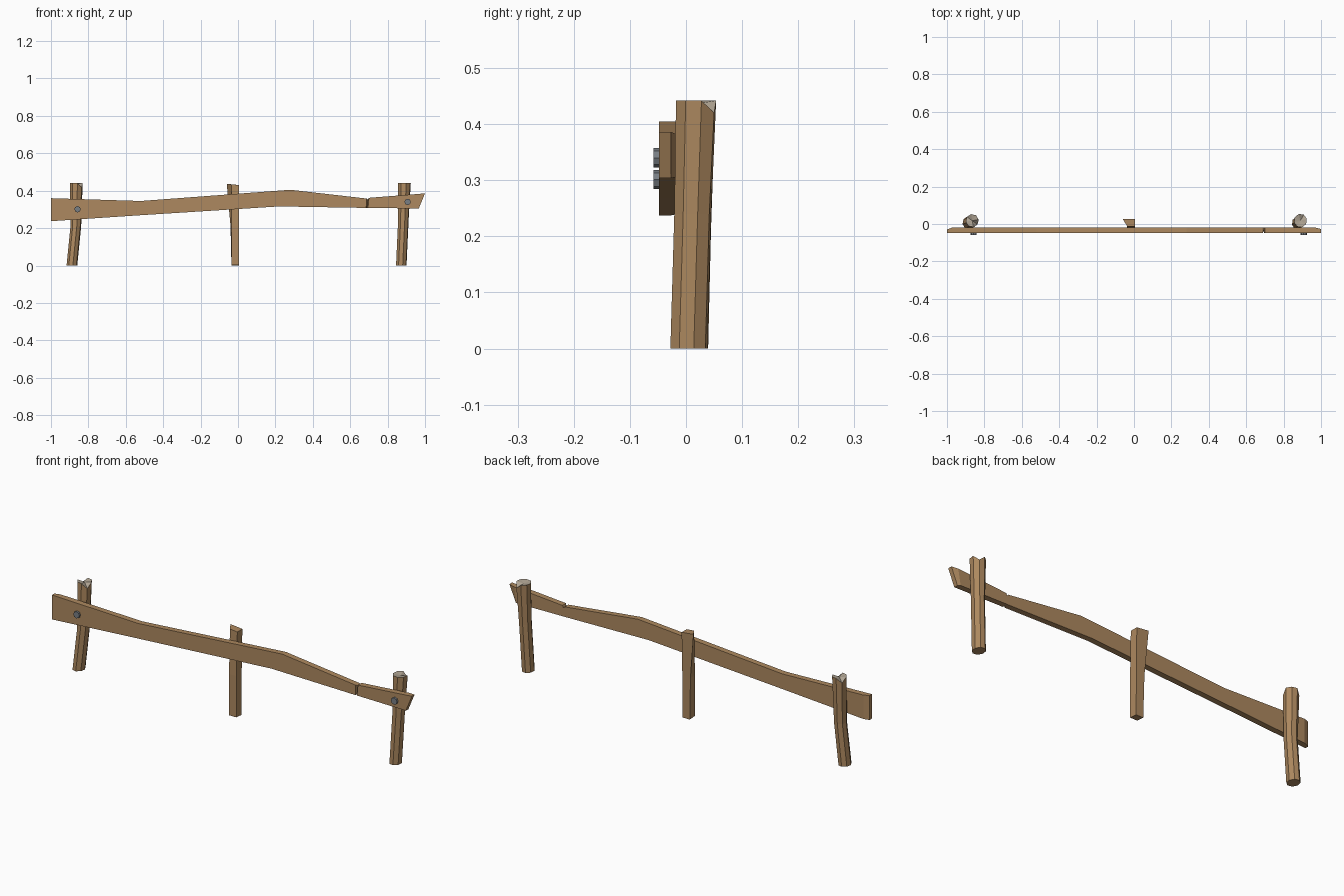
import bpy, math

if "Cube" in bpy.data.objects:
    bpy.data.objects.remove(bpy.data.objects["Cube"])


def material(name, rgb):
    m = bpy.data.materials.new(name)
    m.diffuse_color = (*rgb, 1)
    m.use_nodes = True
    m.node_tree.nodes["Principled BSDF"].inputs["Base Color"].default_value = m.diffuse_color
    return m


wood = material("brown wood", (0.42, 0.25, 0.115))
grain = material("pale end grain", (0.43, 0.37, 0.29))
steel = material("grey steel", (0.19, 0.21, 0.23))


def make(name, verts, faces, mats):
    me = bpy.data.meshes.new(name)
    me.from_pydata(verts, [], faces)
    for m in mats:
        me.materials.append(m)
    ob = bpy.data.objects.new(name, me)
    bpy.context.collection.objects.link(ob)
    return ob


def loft(name, rings, mats, cap_centre=None):
    """Skin equal-length rings (counter-clockwise from the end); optional fan on the last ring."""
    n = len(rings[0])
    verts = [v for r in rings for v in r]
    faces = [tuple(reversed(range(n)))]
    for k in range(len(rings) - 1):
        a, b = k * n, (k + 1) * n
        faces += [(a + i, a + (i + 1) % n, b + (i + 1) % n, b + i) for i in range(n)]
    top = (len(rings) - 1) * n
    if cap_centre:
        verts.append(cap_centre)
        faces += [(top + i, top + (i + 1) % n, len(verts) - 1) for i in range(n)]
    else:
        faces.append(tuple(range(top, top + n)))
    ob = make(name, verts, faces, mats)
    if cap_centre:
        for p in ob.data.polygons[-n:]:
            p.material_index = 1
    return ob


# Round posts: bent eight-sided logs with weathered, split tops
def post(name, sections, dips, turn):
    rings = []
    for k, (x, y, z, rx, ry) in enumerate(sections):
        ring = []
        for i in range(8):
            a = math.radians(turn + 45 * i)
            drop = dips.get(i, 0) if k == len(sections) - 1 else 0
            ring.append((x + rx * math.cos(a), y + ry * math.sin(a), z - drop))
        rings.append(ring)
    x, y, z = sections[-1][:3]
    loft(name, rings, [wood, grain], (x, y, z - 0.006))


post("left_post", [(-0.888, 0.006, 0, 0.029, 0.034),
                   (-0.867, 0.012, 0.21, 0.029, 0.033),
                   (-0.865, 0.018, 0.442, 0.035, 0.035)], {7: 0.024, 3: 0.022}, 10)
post("right_post", [(0.873, 0.005, 0, 0.029, 0.034),
                    (0.884, 0.012, 0.24, 0.029, 0.034),
                    (0.89, 0.018, 0.442, 0.035, 0.037)], {1: 0.022}, 15)

# Middle stake: a split plank widening towards the top back
loft("middle_stake", [
    [(-0.035, -0.02, 0.003), (0.005, -0.02, 0.003), (0.005, 0.02, 0), (-0.035, 0.02, 0)],
    [(-0.036, -0.02, 0.21), (0.005, -0.02, 0.21), (0.005, 0.022, 0.21), (-0.04, 0.022, 0.21)],
    [(-0.035, -0.014, 0.434), (0.006, -0.014, 0.43), (0.006, 0.026, 0.43), (-0.06, 0.026, 0.437)],
], [wood])

# Rail: warped board as columns of (top x, top z, bottom x, bottom z, front y, back y)
F, B = -0.048, -0.019
columns = [
    (-1.0, 0.36, -1.0, 0.237, F, -0.029),
    (-0.972, 0.359, -0.972, 0.239, F, B),
    (-0.52, 0.345, -0.52, 0.269, F, B),
    (0.28, 0.405, 0.22, 0.316, F, B),
    (0.688, 0.358, 0.685, 0.308, F, B),
    (0.695, 0.352, 0.69, 0.308, -0.03, B),   # crack
    (0.70, 0.362, 0.695, 0.308, F, B),
    (0.968, 0.383, 0.955, 0.305, F, B),
    (1.0, 0.386, 0.966, 0.304, F, -0.027),
]
loft("rail", [[(xt, f, zt), (xb, f, zb), (xb, b, zb), (xt, b, zt)][::-1]
              for xt, zt, xb, zb, f, b in columns], [wood])

# Bolt heads
for name, x, z in (("left_bolt", -0.858, 0.301), ("right_bolt", 0.907, 0.34)):
    bpy.ops.mesh.primitive_cylinder_add(vertices=8, radius=0.017, depth=0.02,
                                        location=(x, -0.048, z),
                                        rotation=(math.pi / 2, 0, math.radians(0)))
    ob = bpy.context.object
    ob.name = name
    ob.data.materials.append(steel)

# Consistent outward normals
for ob in bpy.context.scene.objects:
    bpy.context.view_layer.objects.active = ob
    bpy.ops.object.mode_set(mode='EDIT')
    bpy.ops.mesh.select_all(action='SELECT')
    bpy.ops.mesh.normals_make_consistent(inside=False)
    bpy.ops.object.mode_set(mode='OBJECT')
